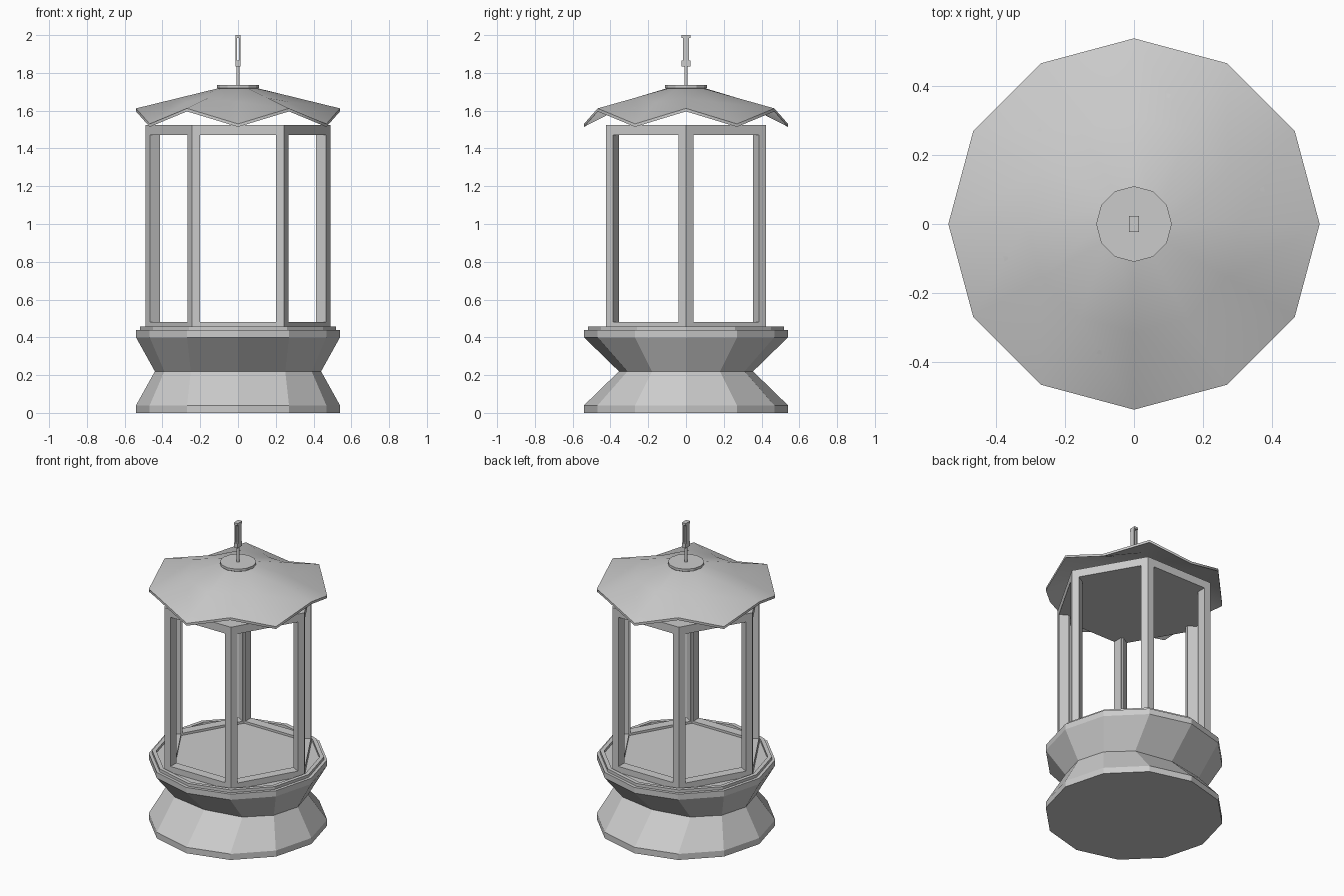
import bpy, bmesh
from math import sin, cos, pi, radians

if "Cube" in bpy.data.objects:
    bpy.data.objects.remove(bpy.data.objects["Cube"])


def finish(name, bm, smooth=None):
    bmesh.ops.recalc_face_normals(bm, faces=bm.faces)
    me = bpy.data.meshes.new(name)
    bm.to_mesh(me)
    bm.free()
    ob = bpy.data.objects.new(name, me)
    bpy.context.collection.objects.link(ob)
    if smooth:
        bpy.ops.object.select_all(action='DESELECT')
        ob.select_set(True)
        bpy.context.view_layer.objects.active = ob
        bpy.ops.object.shade_smooth_by_angle(angle=radians(smooth))
    return ob


def loft(bm, rings, cap_start=True, cap_end=True):
    vs = [[bm.verts.new(p) for p in r] for r in rings]
    n = len(vs[0])
    for a, b in zip(vs, vs[1:]):
        for i in range(n):
            j = (i + 1) % n
            bm.faces.new((a[i], a[j], b[j], b[i]))
    if cap_start:
        bm.faces.new(vs[0][::-1])
    if cap_end:
        bm.faces.new(vs[-1])


def ring(r, z, n=12, ry=None):
    ry = ry or r
    return [(r * cos(2 * pi * i / n), ry * sin(2 * pi * i / n), z) for i in range(n)]


def prism(bm, pts, z0, z1, turn=0.0):
    c, s = cos(turn), sin(turn)
    loft(bm, [[(x * c - y * s, x * s + y * c, z) for x, y in pts] for z in (z0, z1)])


# Base: twelve-sided spool with an oval waist and a recessed top
def waist(z):
    q = [(0.44, 0), (0.39, 0.18), (0.25, 0.31), (0, 0.355)]
    half = q + [(-x, y) for x, y in q[2::-1]]
    return [(x, y, z) for x, y in half + [(x, -y) for x, y in half[5:0:-1]]]


bm = bmesh.new()
loft(bm, [ring(0.54, 0), ring(0.54, 0.04), waist(0.22), ring(0.54, 0.40),
          ring(0.54, 0.438), ring(0.52, 0.438), ring(0.52, 0.457),
          ring(0.495, 0.457), ring(0.495, 0.44)])
finish("base", bm)

# Hexagonal window frame: mitred posts and rails on each of six sides
T = math_tan = sin(pi / 6) / cos(pi / 6)
YO, YI, W = 0.424, 0.362, 0.20
bm = bmesh.new()
for k in range(6):
    a = k * pi / 3
    for s in (-1, 1):
        prism(bm, [(s * YO * T, -YO), (s * W, -YO), (s * W, -YI), (s * YI * T, -YI)],
              0.44, 1.525, a)
    rail = [(-W, -YO), (W, -YO), (W, -YI), (-W, -YI)]
    prism(bm, rail, 0.44, 0.48, a)
    prism(bm, rail, 1.472, 1.525, a)
finish("window_frame", bm)

# Floor and ceiling plates inside the frame
for name, z0, z1 in (("floor_plate", 0.44, 0.465), ("ceiling_plate", 1.472, 1.522)):
    bm = bmesh.new()
    loft(bm, [ring(YI / cos(pi / 6), z, 6) for z in (z0, z1)])
    finish(name, bm)

# Scalloped roof: thin shell, rim vertices alternate high and low
rim = [(x, y, 1.53 if i % 2 else 1.612) for i, (x, y, _) in enumerate(ring(0.54, 0))]
top = ring(0.09, 1.722)
mid = [tuple(t + (r - t) * 0.5 for t, r in zip(p, q)) for p, q in zip(top, rim)]
mid = [(x, y, z + (0.02 if i % 2 else 0.0)) for i, (x, y, z) in enumerate(mid)]
under = [[(x, y, z - 0.016) for x, y, z in r] for r in (rim, mid, top)]
bm = bmesh.new()
loft(bm, [top, mid, rim] + under)
finish("roof", bm, 40)

# Roof cap
bm = bmesh.new()
loft(bm, [ring(0.085, 1.70), ring(0.11, 1.72), ring(0.11, 1.735)])
finish("roof_cap", bm)

# Hanging rod
bm = bmesh.new()
loft(bm, [ring(0.009, z, 8) for z in (1.73, 1.85)])
finish("hanger_rod", bm, 50)

# Hanging link: narrow upright loop, wider at its ends
bm = bmesh.new()
for s in (-1, 1):
    prism(bm, [(s * 0.006, -0.017), (s * 0.014, -0.017), (s * 0.014, 0.017), (s * 0.006, 0.017)],
          1.85, 1.985)
for z0, z1 in ((1.835, 1.865), (1.985, 2.0)):
    prism(bm, [(-0.014, -0.023), (0.014, -0.023), (0.014, 0.023), (-0.014, 0.023)], z0, z1)
finish("hanger_link", bm)
